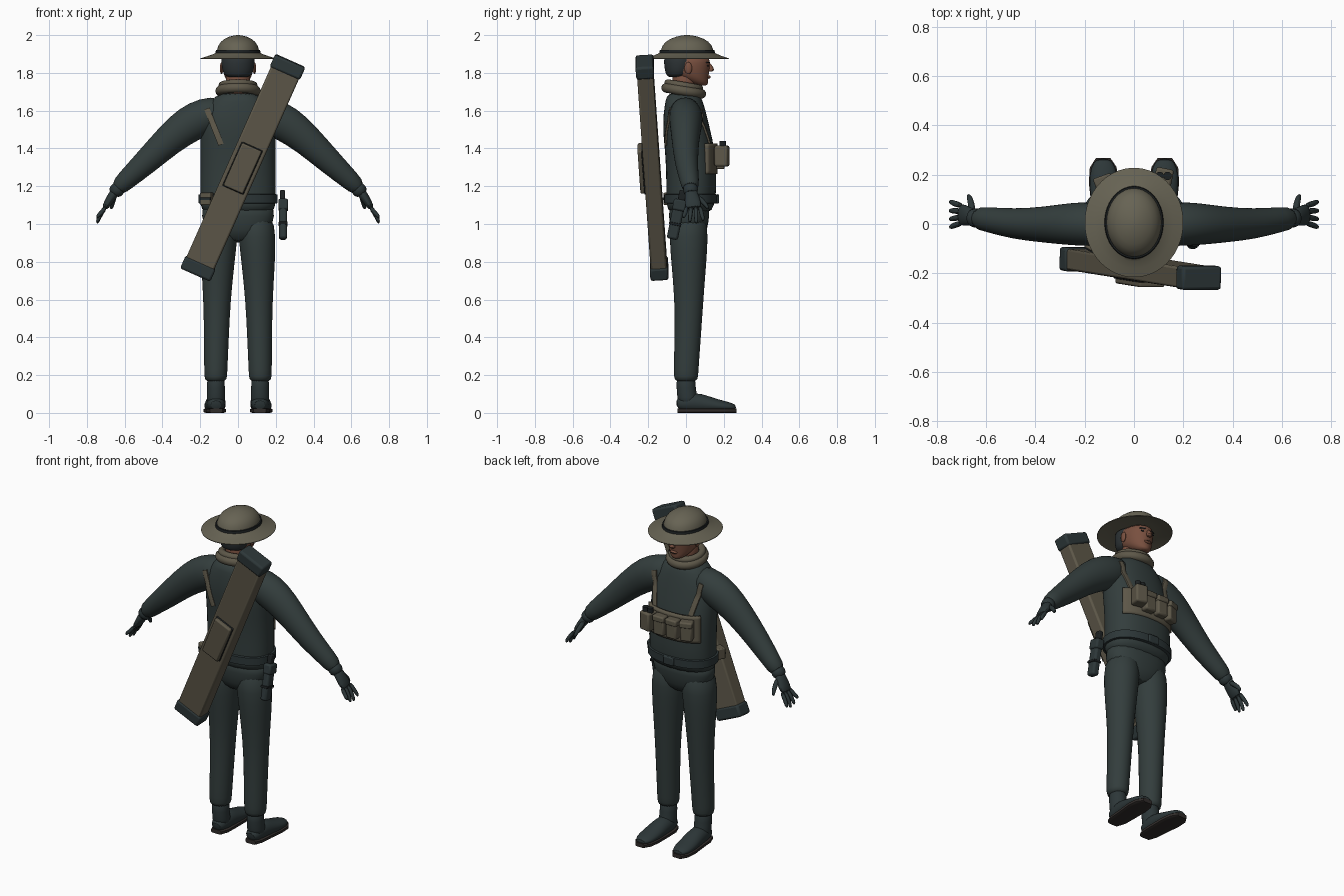
import bpy, bmesh, math
from mathutils import Vector, Matrix

cube = bpy.data.objects.get("Cube")
if cube:
    bpy.data.objects.remove(cube, do_unlink=True)


def material(name, colour):
    m = bpy.data.materials.new(name)
    m.use_nodes = True
    m.diffuse_color = (*colour, 1)
    m.node_tree.nodes["Principled BSDF"].inputs["Base Color"].default_value = (*colour, 1)
    return m


uniform = material("uniform dark green", (0.033, 0.047, 0.046))
dark_gear = material("dark gear", (0.026, 0.038, 0.04))
khaki = material("hat khaki", (0.135, 0.125, 0.088))
canvas = material("canvas khaki", (0.11, 0.096, 0.066))
skin = material("skin", (0.19, 0.08, 0.05))
hair = material("hair", (0.025, 0.032, 0.035))
black = material("band black", (0.012, 0.015, 0.016))
sole_brown = material("sole brown", (0.03, 0.025, 0.023))

X, Y, Z = Vector((1, 0, 0)), Vector((0, 1, 0)), Vector((0, 0, 1))
made = []


def finish(name, bm, mat, sub=0, bevel=0):
    bmesh.ops.recalc_face_normals(bm, faces=bm.faces)
    mesh = bpy.data.meshes.new(name)
    bm.to_mesh(mesh)
    bm.free()
    ob = bpy.data.objects.new(name, mesh)
    bpy.context.collection.objects.link(ob)
    mesh.materials.append(mat)
    if bevel:
        mod = ob.modifiers.new("rounded edges", "BEVEL")
        mod.width, mod.segments = bevel, 2
    if sub:
        ob.modifiers.new("smooth", "SUBSURF").levels = sub
        ob.modifiers["smooth"].render_levels = sub
    made.append(ob)
    return ob


def loft(name, mat, pts, ref=Y, straight=False, segs=20, sq=2, sub=1, keep=None):
    """Skin through rings; each point is x, y, z, side radius, radius along ref."""
    bm, rings = bmesh.new(), []
    c = [Vector(p[:3]) for p in pts]
    for i, p in enumerate(pts):
        t = Z if straight else (c[min(i + 1, len(c) - 1)] - c[max(i - 1, 0)]).normalized()
        u = (ref - t * ref.dot(t)).normalized()
        v = u.cross(t)
        ring = []
        for k in range(segs):
            a = 2 * math.pi * (k + 0.5) / segs
            co, si = (math.copysign(abs(f) ** (2 / sq), f) for f in (math.cos(a), math.sin(a)))
            ring.append(bm.verts.new(c[i] + v * p[3] * co + u * p[4] * si))
        rings.append(ring)
    for r0, r1 in zip(rings, rings[1:]):
        for k in range(segs):
            j = (k + 1) % segs
            bm.faces.new((r0[k], r0[j], r1[j], r1[k]))
    if keep:
        bmesh.ops.delete(bm, geom=[w for w in bm.verts if not keep(w.co)], context="VERTS")
    else:
        bm.faces.new(rings[0])
        bm.faces.new(rings[-1])
    return finish(name, bm, mat, sub)


def box(name, mat, centre, size, rot=None, bevel=0.006):
    bm = bmesh.new()
    m = Matrix.Translation(centre) @ (rot or Matrix()) @ Matrix.Diagonal((*size, 1))
    bmesh.ops.create_cube(bm, size=1, matrix=m)
    return finish(name, bm, mat, bevel=bevel)


def ball(name, mat, centre, size):
    bm = bmesh.new()
    m = Matrix.Translation(centre) @ Matrix.Diagonal((*size, 1))
    bmesh.ops.create_uvsphere(bm, u_segments=16, v_segments=10, radius=1, matrix=m)
    return finish(name, bm, mat)


def surface_y(obs, x, z, side):
    """Outermost y of the given objects, seen from the +y or -y side."""
    dg = bpy.context.evaluated_depsgraph_get()
    found = []
    for ob in obs:
        hit = ob.evaluated_get(dg).ray_cast(Vector((x, side, z)), Vector((0, -side, 0)))
        if hit[0]:
            found.append(hit[1].y * side)
    return max(found, default=0.1) * side


# Jacket and hips
torso = loft("jacket", uniform, [
    (0, .018, 1.05, .195, .112), (0, .024, 1.1, .2, .128), (0, .028, 1.17, .203, .134),
    (0, .028, 1.27, .202, .134), (0, .02, 1.4, .202, .133), (0, .002, 1.5, .202, .127),
    (0, -.006, 1.59, .185, .114), (0, -.01, 1.65, .145, .1), (0, -.015, 1.7, .1, .085)],
    straight=True, sq=2.3)
loft("trouser_hips", uniform, [
    (0, .015, .9, .1, .07), (0, .015, .97, .175, .1), (0, .016, 1.04, .196, .108),
    (0, .018, 1.12, .196, .112)], straight=True, sq=2.3)
limbs = []

for s, side in ((1, "left"), (-1, "right")):
    # Sleeve, cuff and gloved hand
    limbs.append(loft(side + "_sleeve", uniform, [
        (s * x, y, z, a, b) for x, y, z, a, b in (
            (.06, -.01, 1.61, .075, .075), (.17, 0, 1.573, .1, .092), (.26, 0, 1.53, .1, .087),
            (.36, -.003, 1.452, .084, .074), (.49, 0, 1.325, .068, .062),
            (.6, .02, 1.226, .052, .05), (.643, .024, 1.182, .045, .046))]))
    loft(side + "_glove_cuff", dark_gear, [
        (s * x, y, z, r, r) for x, y, z, r in (
            (.62, .022, 1.205, .036), (.642, .024, 1.18, .042), (.66, .026, 1.155, .034))])
    loft(side + "_palm", dark_gear, [
        (s * .64, .025, 1.185, .026, .032), (s * .665, .03, 1.15, .026, .038),
        (s * .69, .036, 1.11, .022, .046), (s * .708, .04, 1.08, .016, .044)], segs=12)
    for name, y0, y1, end in (("little", .004, -.012, 1.035), ("ring", .028, .02, 1.012),
                              ("middle", .052, .054, 1.006), ("index", .074, .09, 1.02)):
        loft(f"{side}_{name}_finger", dark_gear, [
            (s * .697, y0, 1.095, .013, .013), (s * .726, (y0 + y1) / 2, 1.055, .013, .013),
            (s * .742, y1, end + .01, .011, .011), (s * .746, y1, end - .004, .006, .006)], segs=8)
    loft(side + "_thumb", dark_gear, [
        (s * .655, .045, 1.155, .016, .016), (s * .66, .085, 1.125, .015, .015),
        (s * .668, .11, 1.095, .012, .012), (s * .672, .118, 1.078, .006, .006)], ref=X, segs=8)
    # Trouser leg
    loft(side + "_trouser_leg", uniform, [
        (s * x, y, z, a, b) for x, y, z, a, b in (
            (.118, 0, .165, .054, .058), (.118, 0, .185, .061, .065), (.117, .002, .26, .063, .067),
            (.114, .01, .42, .067, .071), (.111, .016, .6, .073, .077), (.107, .015, .8, .09, .094),
            (.101, .014, .93, .1, .104), (.092, .015, 1.06, .096, .096))], straight=True)
    # Boot and sole
    loft(side + "_boot_shaft", dark_gear, [
        (s * .117, .0, .2, .05, .054), (s * .117, .0, .13, .047, .05),
        (s * .117, .008, .08, .05, .055), (s * .117, .01, .04, .048, .05)], straight=True)
    loft(side + "_boot_foot", dark_gear, [
        (s * x, y, z, a, b) for x, y, z, a, b in (
            (.116, -.05, .04, .03, .025), (.116, -.02, .05, .047, .045), (.117, .05, .055, .053, .055),
            (.12, .11, .045, .056, .046), (.123, .17, .037, .058, .034),
            (.125, .23, .032, .052, .025), (.125, .266, .028, .028, .014))], ref=Z)
    loft(side + "_sole", sole_brown, [
        (s * x, y, .012, a, .0125) for x, y, a in (
            (.116, -.045, .034), (.116, 0, .052), (.118, .08, .056),
            (.123, .17, .061), (.125, .23, .055), (.125, .267, .03))], ref=Z, segs=12, sq=5, sub=0)

# Shoulder straps laid over the jacket
for s, side in ((1, "left"), (-1, "right")):
    for end, d, top, low in (("front", 1, .16, .12), ("back", -1, .165, .09)):
        path = []
        for i in range(7):
            x, z = s * (top + (low - top) * i / 6), 1.61 - .19 * i / 6
            path.append((x, surface_y([torso] + limbs, x, z, d) + d * .003, z, .015, .006))
        loft(f"{side}_{end}_strap", canvas, path, segs=8, sq=8, sub=0)

# Belt, buckle and belt pouch
loft("belt", dark_gear, [(0, .025, z, r, q) for z, r, q in (
    (1.108, .2, .132), (1.11, .209, .141), (1.156, .209, .142), (1.158, .2, .132))],
    straight=True, segs=40, sq=2.3, sub=0)
box("belt_buckle", dark_gear, (0, .168, 1.133), (.07, .014, .05))
box("belt_pouch", canvas, (-.165, -.085, 1.133), (.062, .05, .065), Matrix.Rotation(-.5, 4, "Z"))
box("belt_pouch_strap", dark_gear, (-.172, -.108, 1.133), (.064, .012, .012),
    Matrix.Rotation(-.5, 4, "Z"), .002)

# Chest rig panel wrapped around the front
panel = loft("chest_rig_panel", canvas, [(0, .025, z, .208, .142) for z in (
    1.265, 1.28, 1.33, 1.39, 1.41, 1.425)], straight=True, segs=48, sq=2.3, sub=0,
    keep=lambda p: p.y > (.1 if 1.27 < p.z < 1.42 else .11))
panel.modifiers.new("thickness", "SOLIDIFY").thickness = 0.018

# Chest pouches with flaps
for i, (x, y, turn) in enumerate(((.045, .18, 0), (-.04, .18, 0), (-.122, .165, .35))):
    rot = Matrix.Rotation(turn, 4, "Z")
    box(f"chest_pouch_{i + 1}", canvas, (x, y, 1.345), (.07, .05, .11), rot, .01)
    box(f"chest_pouch_flap_{i + 1}", canvas, (x, y + .004, 1.39), (.076, .056, .035), rot, .008)
box("optics_case", canvas, (.12, .19, 1.36), (.072, .072, .11), Matrix.Rotation(-.2, 4, "Z"), .01)
for i, x in enumerate((.104, .136)):
    loft(f"optics_barrel_{i + 1}", black, [
        (x, .195, 1.4, .017, .017), (x, .195, 1.44, .017, .017)], straight=True, segs=16, sub=0)

# Holster with pistol grip on the left hip
lean = Matrix.Rotation(-.2, 4, "X")
box("holster", dark_gear, (.238, -.052, 1.025), (.042, .06, .215), lean, .012)
box("holster_flap", dark_gear, (.24, -.034, 1.1), (.052, .07, .06), lean, .01)
box("pistol_grip", black, (.236, -.02, 1.15), (.028, .038, .055), lean, .006)
box("holster_band", black, (.239, -.058, 1.0), (.048, .066, .014), lean, .003)

# Long box launcher slung across the back
low, top = Vector((-.226, -.14, .732)), Vector((.277, -.22, 1.864))
axis = (top - low).normalized()
across = Y.cross(axis).normalized()
frame = Matrix((across, axis.cross(across), axis)).transposed().to_4x4()
length = (top - low).length
box("launcher_body", canvas, (low + top) / 2, (.162, .086, length - .03), frame, .01)
for name, end, d in (("top", top, -1), ("bottom", low, 1)):
    box(f"launcher_{name}_cap", dark_gear, end + axis * d * .036, (.175, .096, .072), frame, .012)
outward = frame.to_3x3() @ Vector((0, -1, 0))
middle = low.lerp(top, .5)
box("launcher_panel_edge", black, middle + outward * .043, (.122, .012, .256), frame, .004)
box("launcher_panel", canvas, middle + outward * .053, (.114, .032, .248), frame, .008)

# Neck and head
loft("neck", skin, [(0, -.01, 1.66, .068, .066), (0, -.008, 1.74, .064, .062),
                    (0, -.01, 1.82, .07, .07)], straight=True)
head = loft("head", skin, [
    (0, .08, 1.732, .022, .03), (0, .072, 1.742, .042, .046), (0, .045, 1.765, .064, .073),
    (0, .022, 1.79, .076, .1), (0, .014, 1.82, .083, .112), (0, .012, 1.85, .085, .118),
    (0, .008, 1.9, .083, .118)], straight=True)
loft("hair", hair, [
    (0, -.048, 1.775, .06, .05), (0, -.04, 1.795, .078, .068), (0, -.036, 1.83, .088, .08),
    (0, -.03, 1.87, .09, .088), (0, -.025, 1.9, .088, .088)], straight=True)
loft("nose", skin, [(0, .118, 1.853, .009, .012), (0, .128, 1.832, .012, .015),
                    (0, .135, 1.815, .018, .017), (0, .13, 1.806, .014, .01)], straight=True, segs=12)
ball("lips", skin, (0, surface_y([head], 0, 1.778, 1) + .001, 1.778), (.024, .01, .009))
box("mouth_line", sole_brown, (0, surface_y([head], 0, 1.778, 1) + .009, 1.778), (.034, .005, .002), None, 0)
for s, side in ((1, "left"), (-1, "right")):
    y = surface_y([head], s * .034, 1.838, 1)
    ball(side + "_eye", black, (s * .034, y, 1.838), (.013, .004, .005))
    box(side + "_brow", hair, (s * .035, y + .001, 1.855), (.034, .008, .007),
        Matrix.Rotation(-s * .4, 4, "Z"), .002)
    ball(side + "_ear", skin, (s * .087, .012, 1.825), (.009, .02, .032))

# Rolled scarf, higher at the nape
for i, (r, z, thick) in enumerate(((.094, 1.705, .026), (.084, 1.732, .02))):
    bpy.ops.mesh.primitive_torus_add(major_radius=r, minor_radius=thick, major_segments=40,
                                     minor_segments=12, location=(0, -.012, z),
                                     rotation=(-.17, 0, 0))
    scarf = bpy.context.object
    scarf.name = f"scarf_roll_{i + 1}"
    scarf.data.materials.append(canvas)
    made.append(scarf)

# Wide-brimmed helmet with its band
loft("helmet", khaki, [(0, .006, z, a, b) for z, a, b in (
    (1.892, .1, .125), (1.885, .15, .172), (1.873, .199, .221), (1.877, .2, .222),
    (1.889, .16, .185), (1.9, .13, .158), (1.91, .113, .142), (1.925, .11, .137),
    (1.945, .104, .13), (1.965, .09, .112), (1.98, .071, .088), (1.992, .045, .056),
    (1.998, .022, .028), (2.0, .006, .008))], straight=True, segs=48, sub=0)
loft("helmet_band", black, [(0, .006, z, a, b) for z, a, b in (
    (1.902, .116, .144), (1.905, .12, .148), (1.92, .117, .145), (1.922, .106, .134))],
    straight=True, segs=48, sub=0)

# Smooth shading with sharp edges kept
bpy.ops.object.select_all(action="DESELECT")
for ob in made:
    ob.select_set(True)
bpy.context.view_layer.objects.active = made[0]
bpy.ops.object.shade_smooth_by_angle(angle=math.radians(40))
